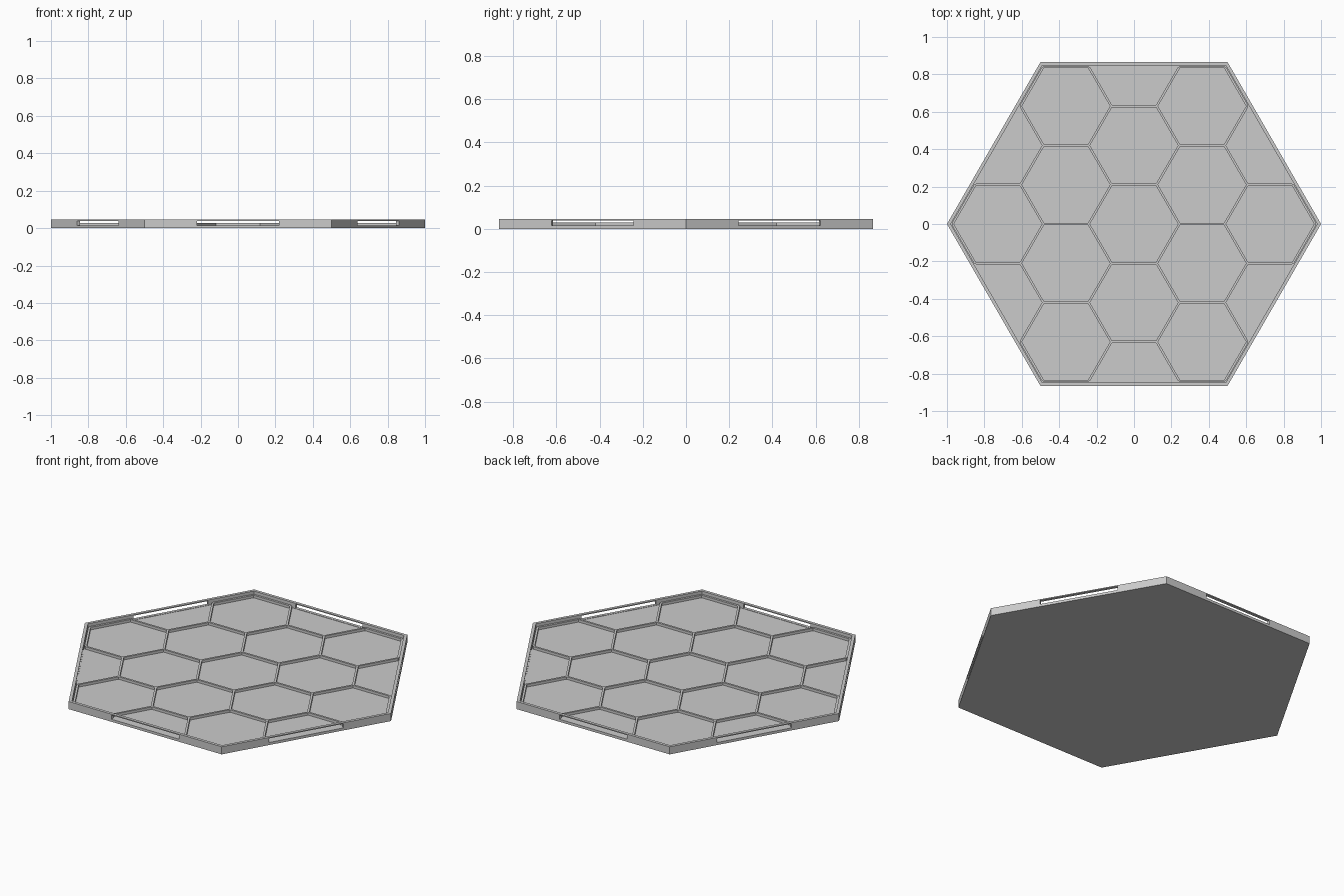
import bpy, bmesh, math
from mathutils import Vector

if "Cube" in bpy.data.objects:
    bpy.data.objects.remove(bpy.data.objects["Cube"])

R_OUT, R_IN = 1.0, 0.98             # outer and inner corner radius of the rim
FLOOR, RIDGE, TOP = 0.013, 0.028, 0.045
SLOT_LOW, SLOT_HIGH, SLOT_HALF = 0.015, 0.039, 0.22
PITCH, RIDGE_HALF = 0.42, 0.006     # cell width across flats, half ridge width


def corner(i, r, cx=0.0, cy=0.0):
    a = math.radians(60 * i)
    return Vector((cx + r * math.cos(a), cy + r * math.sin(a), 0))


def finish(bm, name):
    bmesh.ops.recalc_face_normals(bm, faces=bm.faces)
    me = bpy.data.meshes.new(name)
    bm.to_mesh(me)
    bm.free()
    ob = bpy.data.objects.new(name, me)
    bpy.context.collection.objects.link(ob)
    return ob


# Tray: floor with a thin rim, one slot through each of the six sides
bm = bmesh.new()


def quad(*pts):
    bm.faces.new([bm.verts.new(p) for p in pts])


for side in range(6):
    def wall(r, bottom):
        a, b = corner(side, r), corner(side + 1, r)
        h = SLOT_HALF / r
        return [[a.lerp(b, t) + Vector((0, 0, z))
                 for z in (bottom, SLOT_LOW, SLOT_HIGH, TOP)]
                for t in (0, 0.5 - h, 0.5 + h, 1)]

    outer, inner = wall(R_OUT, 0), wall(R_IN, FLOOR)
    for i in range(3):
        for g in (outer, inner):
            for j in range(3):
                if (i, j) != (1, 1):
                    quad(g[i][j], g[i + 1][j], g[i + 1][j + 1], g[i][j + 1])
        quad(outer[i][3], outer[i + 1][3], inner[i + 1][3], inner[i][3])
    ring = [(1, 1), (2, 1), (2, 2), (1, 2)]
    for (i, j), (k, l) in zip(ring, ring[1:] + ring[:1]):
        quad(outer[i][j], outer[k][l], inner[k][l], inner[i][j])

bmesh.ops.remove_doubles(bm, verts=bm.verts, dist=1e-4)
bmesh.ops.holes_fill(bm, edges=[e for e in bm.edges if e.is_boundary], sides=0)
finish(bm, "hex_tray")

# Honeycomb ridges: the shared edges of thirteen whole cells
cell_r = PITCH / math.sqrt(3)
step = 1.5 * cell_r
cells = [(0, k * PITCH) for k in (-1, 0, 1)]
cells += [(s * step, k * PITCH) for s in (-1, 1) for k in (-1.5, -0.5, 0.5, 1.5)]
cells += [(s * 2 * step, 0) for s in (-1, 1)]

edges = {}
for cx, cy in cells:
    for i in range(6):
        a, b = corner(i, cell_r, cx, cy), corner(i + 1, cell_r, cx, cy)
        m = (a + b) / 2
        edges[(round(m.x, 2), round(m.y, 2))] = (a, b)

bm = bmesh.new()
for a, b in edges.values():
    d = (b - a).normalized()
    n = Vector((-d.y, d.x, 0)) * RIDGE_HALF
    m = d * RIDGE_HALF / math.sqrt(3)
    outline = [a, a + m - n, b - m - n, b, b - m + n, a + m + n]
    low = [bm.verts.new(p + Vector((0, 0, FLOOR - 0.002))) for p in outline]
    high = [bm.verts.new(p + Vector((0, 0, RIDGE))) for p in outline]
    bm.faces.new(high)
    bm.faces.new(low[::-1])
    for i in range(6):
        j = (i + 1) % 6
        bm.faces.new((low[i], low[j], high[j], high[i]))
finish(bm, "honeycomb_ridges")
